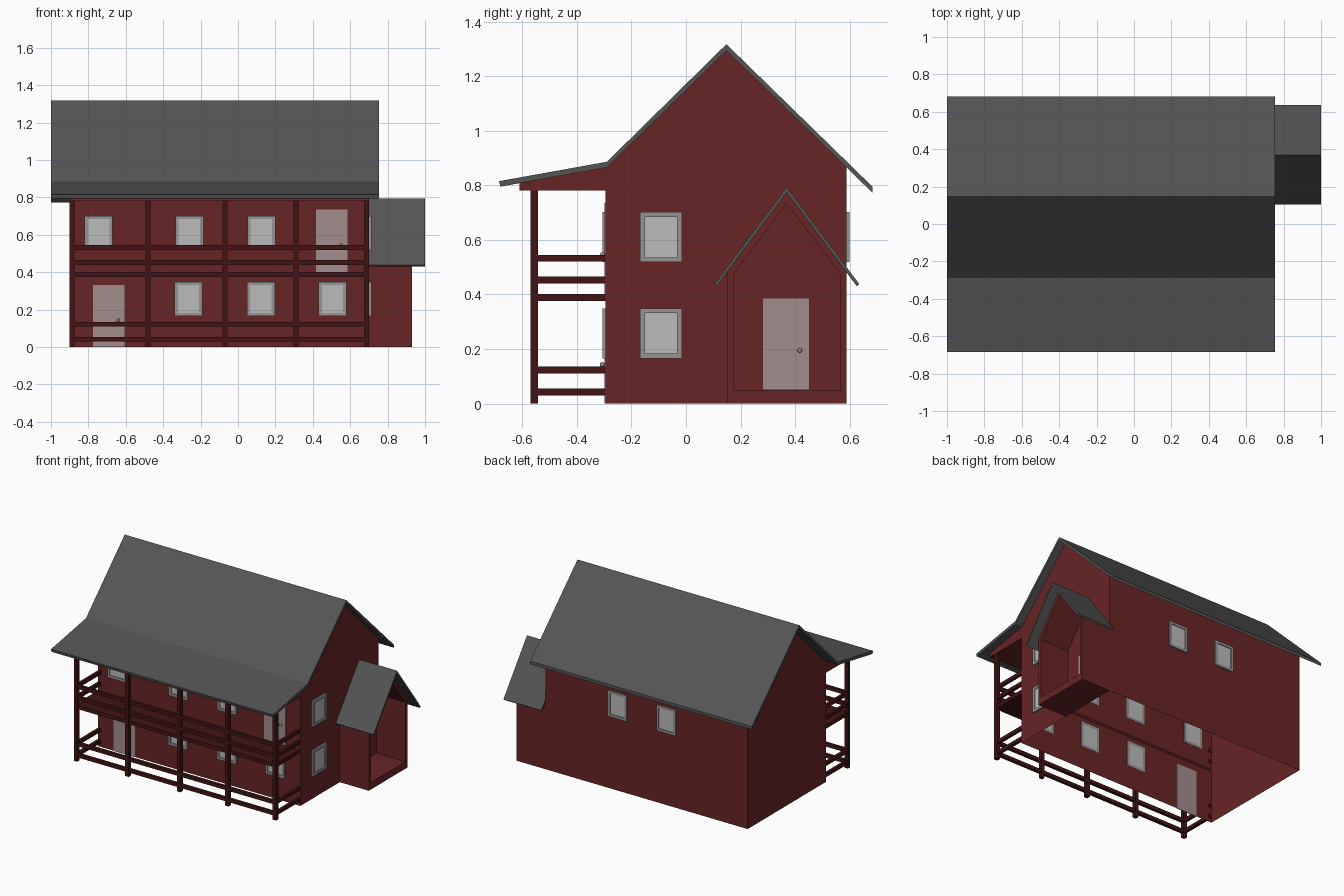
import bpy, bmesh
from mathutils import Vector

if "Cube" in bpy.data.objects:
    bpy.data.objects.remove(bpy.data.objects["Cube"])


def material(name, rgb):
    m = bpy.data.materials.new(name)
    m.diffuse_color = (*rgb, 1)
    m.use_nodes = True
    m.node_tree.nodes["Principled BSDF"].inputs["Base Color"].default_value = m.diffuse_color
    return m


RED = material("red_wall", (0.14, 0.018, 0.018))
WOOD = material("dark_wood", (0.055, 0.007, 0.007))
ROOF = material("roof_grey", (0.09, 0.09, 0.09))
DOOR = material("door_paint", (0.36, 0.27, 0.27))
FRAME = material("window_frame", (0.3, 0.3, 0.3))
GLASS = material("window_pane", (0.5, 0.5, 0.5))


def finish(name, bm, mat):
    bmesh.ops.recalc_face_normals(bm, faces=bm.faces)
    me = bpy.data.meshes.new(name)
    bm.to_mesh(me)
    bm.free()
    me.materials.append(mat)
    ob = bpy.data.objects.new(name, me)
    bpy.context.collection.objects.link(ob)
    return ob


def boxes(name, spans, mat):
    """One object from boxes given as (x0, x1, y0, y1, z0, z1)."""
    bm = bmesh.new()
    for x0, x1, y0, y1, z0, z1 in spans:
        vs = bmesh.ops.create_cube(bm, size=1)["verts"]
        for v in vs:
            v.co = Vector((x0 + (v.co.x + .5) * (x1 - x0),
                           y0 + (v.co.y + .5) * (y1 - y0),
                           z0 + (v.co.z + .5) * (z1 - z0)))
    return finish(name, bm, mat)


def extrude_x(name, profile, x0, x1, mat, open_bottom=False):
    """Extrude a closed (y, z) profile along x; profile starts with its bottom edge."""
    bm = bmesh.new()
    a = [bm.verts.new((x0, y, z)) for y, z in profile]
    b = [bm.verts.new((x1, y, z)) for y, z in profile]
    bm.faces.new(a)
    bm.faces.new(b)
    n = len(a)
    for i in range(1 if open_bottom else 0, n):
        j = (i + 1) % n
        bm.faces.new((a[i], a[j], b[j], b[i]))
    return finish(name, bm, mat)


# main house shell, open underneath
extrude_x("house_walls", [(-.295, 0), (.588, 0), (.588, .866), (.148, 1.295), (-.295, .868)],
          -.9, .7, RED, open_bottom=True)
# main roof with the shallower porch slope
extrude_x("main_roof", [(-.68, .795), (-.29, .865), (.148, 1.293), (.683, .773),
                        (.683, .795), (.148, 1.317), (-.29, .886), (-.685, .815)], -1, .755, ROOF)
# boxed-in porch ceiling
extrude_x("porch_ceiling", [(-.61, .78), (-.295, .78), (-.295, .865), (-.61, .808)], -.9, .7, RED)

# porch posts, deck and railings
boxes("porch_posts", [(x - .0135, x + .0135, -.57, -.543, 0, .78)
                      for x in (-.887, -.48, -.07, .31, .686)], WOOD)
boxes("upper_deck", [(-.895, .695, -.565, -.295, .375, .402)], WOOD)
rails = []
for z in (.03, .11, .44, .52):
    rails.append((-.89, .69, -.567, -.546, z, z + .025))
    for x in (-.887, .686):
        rails.append((x - .01, x + .01, -.556, -.29, z, z + .025))
boxes("porch_rails", rails, WOOD)

# side entrance: gabled box with a recessed opening
outer = [(.15, 0), (.588, 0), (.588, .485), (.369, .776), (.15, .485)]
inner = [(.175, .05), (.564, .05), (.564, .475), (.369, .733), (.175, .475)]
bm = bmesh.new()
loops = [[bm.verts.new((x, y, z)) for y, z in prof]
         for x, prof in ((.7, outer), (.93, outer), (.93, inner), (.702, inner))]
for p, q in zip(loops, loops[1:]):
    for i in range(5):
        j = (i + 1) % 5
        bm.faces.new((p[i], p[j], q[j], q[i]))
bm.faces.new(loops[-1])
finish("entrance_walls", bm, RED)
extrude_x("entrance_roof", [(.112, .43), (.369, .774), (.626, .43), (.635, .438),
                            (.369, .794), (.104, .438)], .7, 1, ROOF)


# placement of flat fittings: u along the wall, d outward, z up
def on_wall(wall, u0, u1, d, z0, z1):
    if wall == "front":
        return (u0, u1, -.295 - d, -.294, z0, z1)
    if wall == "back":
        return (u0, u1, .587, .588 + d, z0, z1)
    return (.699, .702 + d, u0, u1, z0, z1)


def window(name, wall, u, z, w=.15, h=.184, t=.018):
    u1, z1, d = u + w, z + h, .011
    boxes(name + "_frame", [on_wall(wall, u, u + t, d, z, z1),
                            on_wall(wall, u1 - t, u1, d, z, z1),
                            on_wall(wall, u + t, u1 - t, d, z, z + t),
                            on_wall(wall, u + t, u1 - t, d, z1 - t, z1)], FRAME)
    boxes(name + "_pane", [on_wall(wall, u + t, u1 - t, .005, z + t, z1 - t)], GLASS)


for i, u in enumerate((-.82, -.335, .05)):
    window(f"front_upper_window_{i}", "front", u, .518)
for i, u in enumerate((-.34, .047, .43)):
    window(f"front_lower_window_{i}", "front", u, .165)
for i, u in enumerate((-.335, .05)):
    window(f"back_window_{i}", "back", u, .518)
for i, z in enumerate((.165, .518)):
    window(f"side_window_{i}", "right", -.168, z, w=.153)


def door(name, wall, u, z):
    boxes(name, [on_wall(wall, u, u + .168, .004, z, z + .333)], DOOR)
    s = on_wall(wall, u + .134, u + .134, .012, z + .143, z + .143)
    bm = bmesh.new()
    bmesh.ops.create_uvsphere(bm, u_segments=12, v_segments=8, radius=.009)
    pos = (s[1], s[2], s[4])
    bmesh.ops.translate(bm, verts=bm.verts, vec=pos)
    finish(name + "_knob", bm, DOOR)


door("front_lower_door", "front", -.775, 0)
door("front_upper_door", "front", .417, .402)
door("entrance_door", "right", .283, .052)
